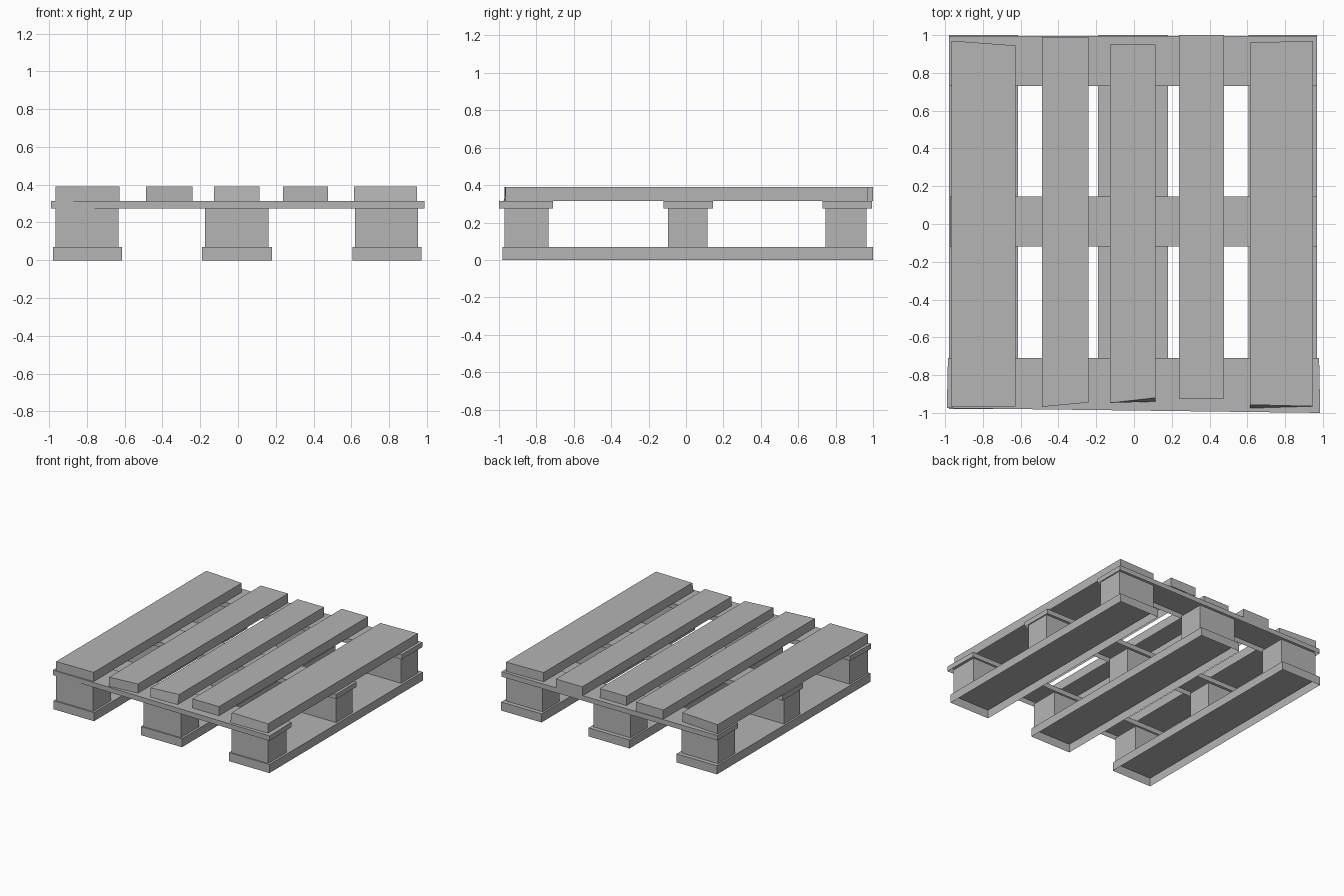
import bpy
import bmesh

if "Cube" in bpy.data.objects:
    bpy.data.objects.remove(bpy.data.objects["Cube"], do_unlink=True)

GREY = (0.46, 0.46, 0.46, 1.0)
wood = bpy.data.materials.new("plain grey")
wood.use_nodes = True
wood.diffuse_color = GREY
wood.node_tree.nodes["Principled BSDF"].inputs["Base Color"].default_value = GREY


def timber(name, x, front, back, z, lean=(0, 0), flare=0):
    """Open-bottomed box. front/back hold the y of the left-hand and right-hand
    corners, lean pulls the top front corners back, flare widens the front end."""
    bm = bmesh.new()
    bmesh.ops.create_cube(bm, size=1)
    for v in bm.verts:
        i, top, rear = int(v.co.x > 0), int(v.co.z > 0), v.co.y > 0
        v.co.x = x[i]
        v.co.y = back[i] if rear else front[i]
        v.co.z = z[top]
        if not rear:
            v.co.x += flare if i else -flare
            v.co.y += lean[i] * top
    bm.normal_update()
    under = [f for f in bm.faces if f.normal.z < -0.9]
    bmesh.ops.delete(bm, geom=under, context="FACES_ONLY")
    mesh = bpy.data.meshes.new(name)
    bm.to_mesh(mesh)
    bm.free()
    mesh.materials.append(wood)
    bpy.context.collection.objects.link(bpy.data.objects.new(name, mesh))


# Bottom runners, each carrying three spacer blocks
rows = {"front": (-0.97, -0.735), "middle": (-0.095, 0.115), "back": (0.745, 0.965)}
columns = {"right": (-0.98, -0.615), "middle": (-0.19, 0.18), "left": (0.605, 0.97)}
for side, (x0, x1) in columns.items():
    timber(f"{side}_runner", (x0, x1), (-0.98, -0.98), (1.0, 1.0), (0, 0.07))
    for row, (y0, y1) in rows.items():
        timber(f"{row}_{side}_block", (x0 + 0.015, x1 - 0.018),
               (y0, y0), (y1, y1), (0.07, 0.285))

# Cross boards, slightly out of square
DECK = (0.275, 0.315)
timber("front_cross_board", (-0.985, 0.98), (-0.975, -1.0), (-0.71, -0.71), DECK, flare=0.006)
timber("middle_cross_board", (-0.975, 0.97), (-0.12, -0.12), (0.145, 0.145), DECK)
timber("back_cross_board", (-0.98, 0.97), (0.73, 0.73), (0.995, 0.995), DECK)

# Top slats with uneven sawn ends
SLAT = (0.315, 0.39)
timber("right_outer_slat", (-0.965, -0.628), (-0.97, -0.965), (0.97, 0.945), SLAT)
timber("right_inner_slat", (-0.487, -0.242), (-0.968, -0.945), (0.99, 0.99), SLAT)
timber("centre_slat", (-0.127, 0.113), (-0.947, -0.94), (0.95, 0.95), SLAT, lean=(0, 0.02))
timber("left_inner_slat", (0.237, 0.476), (-0.925, -0.925), (1.0, 1.0), SLAT)
timber("left_outer_slat", (0.614, 0.947), (-0.975, -0.965), (0.96, 0.97), SLAT, lean=(0.018, 0))
